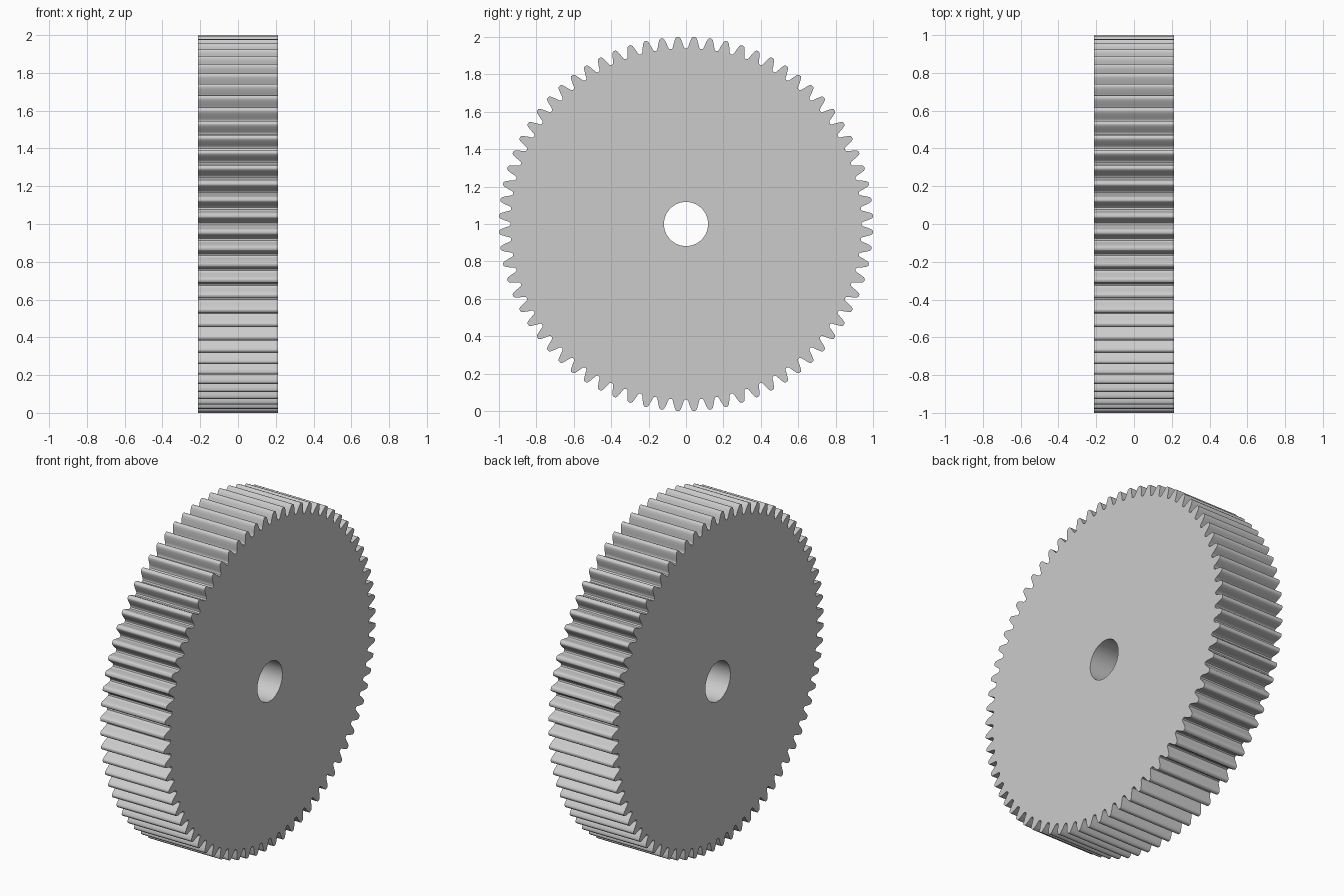
import bpy, bmesh, math

if "Cube" in bpy.data.objects:
    bpy.data.objects.remove(bpy.data.objects["Cube"])

TEETH = 72
HALF_WIDTH = 0.211
BORE = 0.118
TIP = 1.0006
MODULE = 2 * TIP / (TEETH + 2)
PITCH_R = MODULE * TEETH / 2
ROOT = 0.939
BASE_R = PITCH_R * math.cos(math.radians(20))


def inv(a):
    return math.tan(a) - a


def half_angle(r):
    # Half tooth angle of an involute flank at radius r
    return math.pi / (2 * TEETH) + inv(math.radians(20)) - inv(math.acos(BASE_R / r))


# One tooth flank as (half angle, radius), from root fillet to rounded tip
flank = [(half_angle(ROOT) + 0.006, ROOT), (half_angle(ROOT) + 0.0015, ROOT + 0.003)]
for i in range(1, 6):
    r = ROOT + 0.009 + (TIP - 0.006 - ROOT - 0.009) * (i - 1) / 4
    flank.append((half_angle(r), r))
flank.append((half_angle(TIP) - 0.002, TIP - 0.0015))
flank.append((half_angle(TIP) - 0.005, TIP))
tooth = [(-a, r) for a, r in flank] + [(a, r) for a, r in reversed(flank)]

# Outline: gaps centred on the axes
outline = []
for t in range(TEETH):
    c = (t + 0.5) * 2 * math.pi / TEETH
    outline += [(r * math.cos(c + a), r * math.sin(c + a), c + a) for a, r in tooth]

# Gear solid: every outline point has a partner on the bore
bm = bmesh.new()
n = len(outline)
bore_sides = TEETH
rims, bores = [], []
for x in (-HALF_WIDTH, HALF_WIDTH):
    rims.append([bm.verts.new((x, p[0], p[1] + 1)) for p in outline])
    bores.append([bm.verts.new((x, BORE * math.cos(k * 2 * math.pi / bore_sides),
                                BORE * math.sin(k * 2 * math.pi / bore_sides) + 1))
                  for k in range(bore_sides)])
per = len(tooth)
for i in range(n):
    j = (i + 1) % n
    bm.faces.new((rims[0][i], rims[0][j], rims[1][j], rims[1][i]))
for k in range(bore_sides):
    m = (k + 1) % bore_sides
    bm.faces.new((bores[0][m], bores[0][k], bores[1][k], bores[1][m]))
    for s in (0, 1):
        # Side face sector with its tooth, split at the root line
        t = rims[s][k * per:(k + 1) * per]
        nxt = rims[s][((k + 1) * per) % n]
        bm.faces.new(t)
        bm.faces.new((bores[s][k], t[0], t[-1], nxt, bores[s][m]))
bmesh.ops.recalc_face_normals(bm, faces=bm.faces)
mesh = bpy.data.meshes.new("spur_gear")
bm.to_mesh(mesh)
bm.free()
gear = bpy.data.objects.new("spur_gear", mesh)
bpy.context.collection.objects.link(gear)

# Smooth flanks and bore, crisp side edges
bpy.context.view_layer.objects.active = gear
gear.select_set(True)
bpy.ops.object.shade_smooth_by_angle(angle=math.radians(30))
